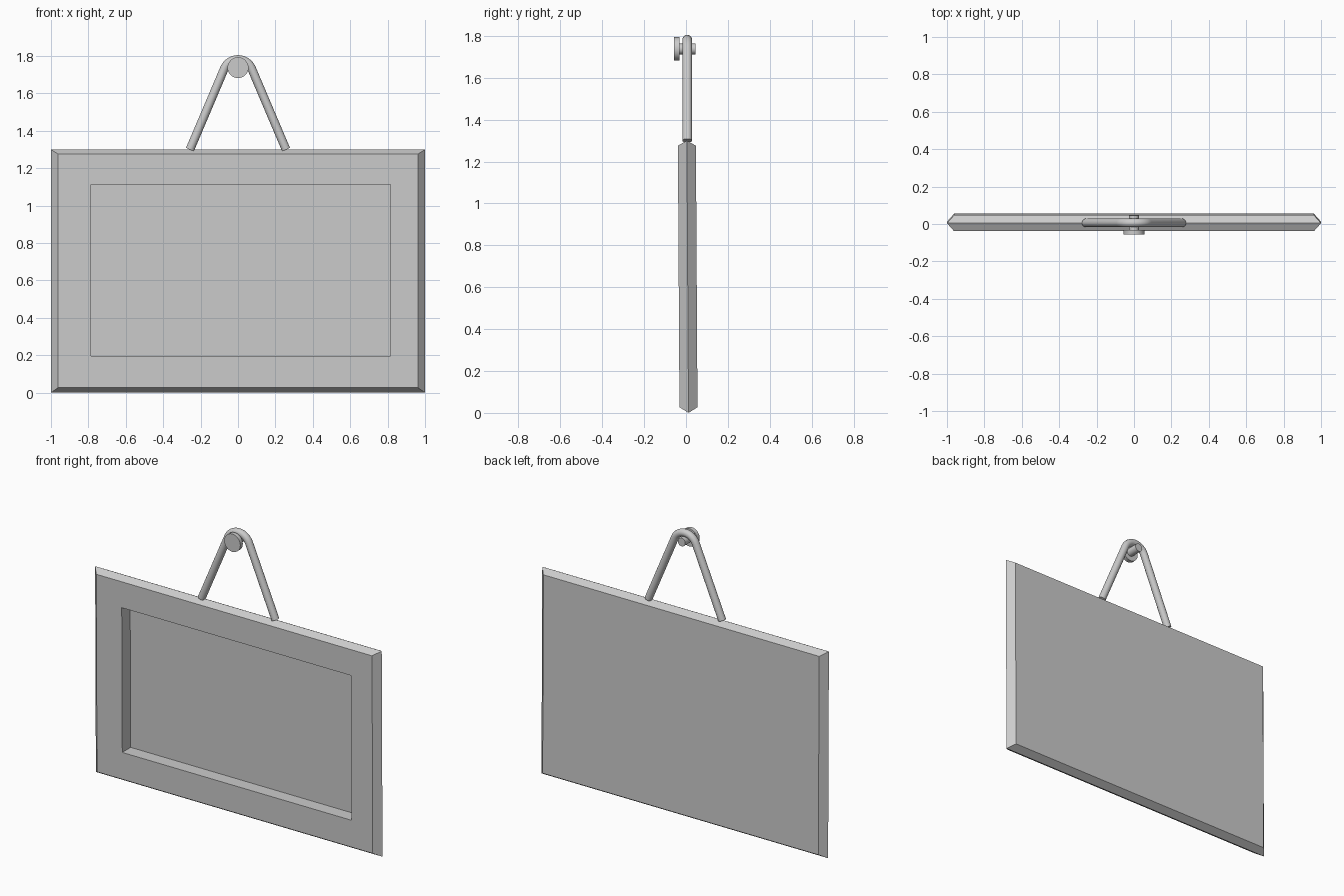
import bpy, bmesh, math
from mathutils import Vector

if "Cube" in bpy.data.objects:
    bpy.data.objects.remove(bpy.data.objects["Cube"])


def make_object(name, bm):
    bmesh.ops.recalc_face_normals(bm, faces=bm.faces[:])
    mesh = bpy.data.meshes.new(name)
    bm.to_mesh(mesh)
    bm.free()
    obj = bpy.data.objects.new(name, mesh)
    bpy.context.collection.objects.link(obj)
    return obj


def loft(bm, rings):
    """Join closed rings of points and cap both ends."""
    loops = [[bm.verts.new(p) for p in ring] for ring in rings]
    for a, b in zip(loops, loops[1:]):
        for i in range(len(a)):
            j = (i + 1) % len(a)
            bm.faces.new((a[i], a[j], b[j], b[i]))
    bm.faces.new(loops[0])
    bm.faces.new(loops[-1])


def smooth(obj, angle=40):
    bpy.ops.object.select_all(action='DESELECT')
    obj.select_set(True)
    bpy.context.view_layer.objects.active = obj
    bpy.ops.object.shade_smooth_by_angle(angle=math.radians(angle))


# Board: recessed front, pointed rim, flat back, leaning slightly
def rect(x0, x1, z0, z1, y):
    return [(x, y + 0.012 - 0.006 * z, z)
            for x, z in ((x0, z0), (x1, z0), (x1, z1), (x0, z1))]


half = 0.043
recess = (-0.785, 0.815, 0.197, 1.112)
face = (-0.962, 0.962, 0.027, 1.276)
bm = bmesh.new()
loft(bm, [rect(*recess, half - 0.002),
          rect(*recess, -half),
          rect(*face, -half),
          rect(-1, 1, 0, 1.3, 0),
          rect(*face, half)])
make_object("sign_board", bm)

# Hanging cord: straight legs tangent to an arc over the peg
R, r, zc, y0, tilt = 0.079, 0.023, 1.703, 0.006, math.radians(23)
path = []
steps = 12
for i in range(steps + 1):
    a = math.pi - tilt - (math.pi - 2 * tilt) * i / steps
    path.append((a, R * math.cos(a), zc + R * math.sin(a)))
drop = (path[0][2] - 1.3) / math.cos(tilt)
foot_x = path[-1][1] + drop * math.sin(tilt)
path = [(path[0][0], -foot_x, 1.3)] + path + [(path[-1][0], foot_x, 1.3)]
rings = []
for a, x, z in path:
    out = Vector((math.cos(a), 0, math.sin(a)))
    rings.append([Vector((x, y0, z)) + r * (math.cos(t) * out + Vector((0, math.sin(t), 0)))
                  for t in (math.tau * k / 20 for k in range(20))])
bm = bmesh.new()
loft(bm, rings)
smooth(make_object("hanging_cord", bm))

# Peg: wide head in front, thin shaft behind
def disc(radius, y):
    return [(radius * math.cos(t), y, 1.738 + radius * math.sin(t))
            for t in (math.tau * k / 32 for k in range(32))]


bm = bmesh.new()
loft(bm, [disc(0.056, -0.057), disc(0.056, -0.032),
          disc(0.026, -0.032), disc(0.026, 0.045)])
smooth(make_object("wall_peg", bm))
